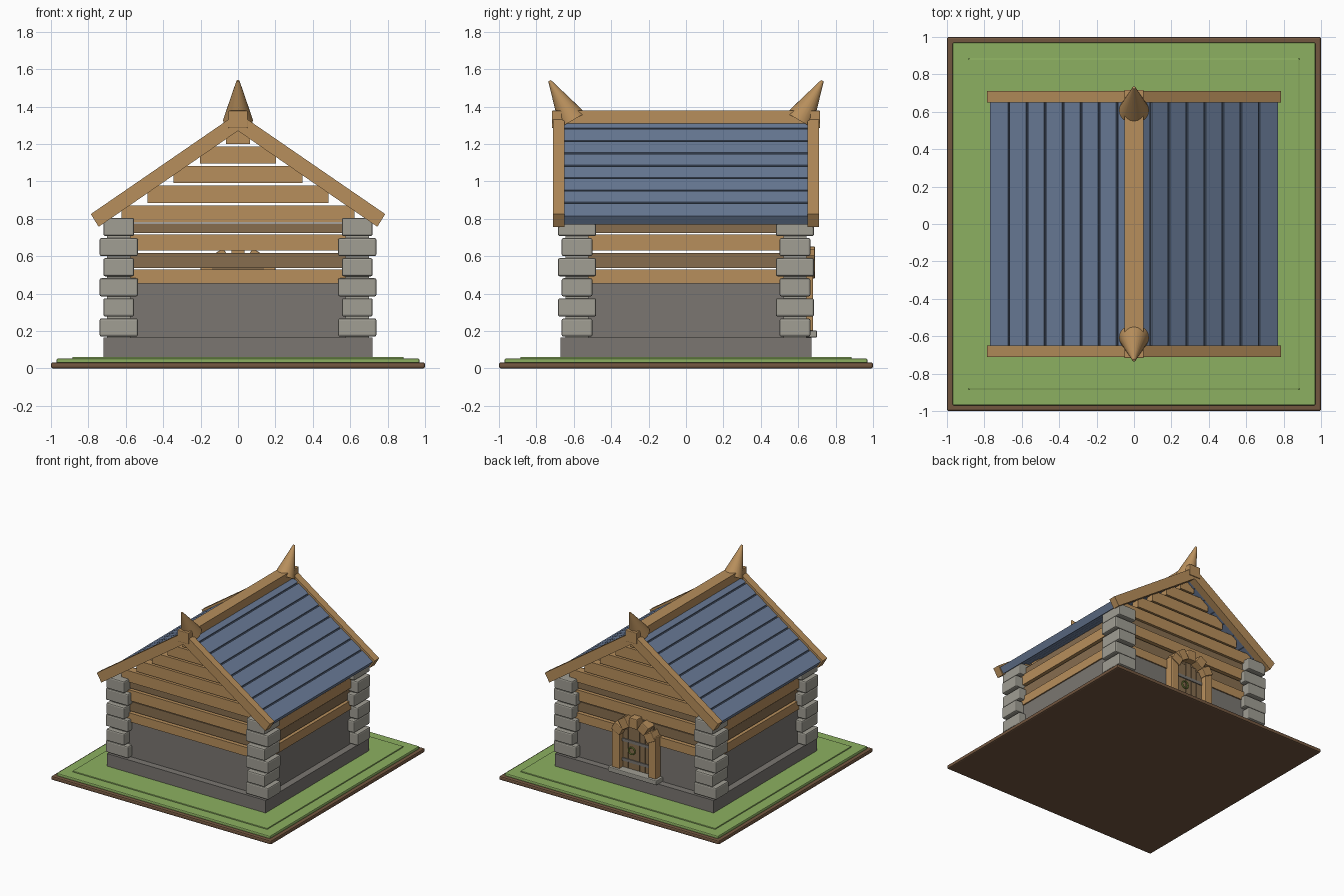
import bpy, bmesh, math
from mathutils import Vector, Matrix

if "Cube" in bpy.data.objects:
    bpy.data.objects.remove(bpy.data.objects["Cube"], do_unlink=True)


def material(name, rgb):
    m = bpy.data.materials.new(name)
    m.use_nodes = True
    col = [((c + 0.055) / 1.055) ** 2.4 for c in rgb] + [1]
    m.diffuse_color = col
    m.node_tree.nodes["Principled BSDF"].inputs["Base Color"].default_value = col
    return m


WOOD = material("light wood", (0.72, 0.56, 0.36))
DARK = material("dark wood", (0.53, 0.43, 0.31))
SOIL = material("soil brown", (0.45, 0.34, 0.25))
GRASS = material("grass green", (0.55, 0.69, 0.38))
SLATE = material("slate blue", (0.42, 0.49, 0.60))
SEAM = material("dark slate", (0.22, 0.26, 0.33))
STONE = material("pale stone", (0.63, 0.62, 0.58))
WALL = material("grey stone", (0.48, 0.465, 0.445))
RING = material("olive green", (0.50, 0.58, 0.25))


def finish(name, bm, mat, bevel=0):
    bmesh.ops.recalc_face_normals(bm, faces=bm.faces)
    me = bpy.data.meshes.new(name)
    bm.to_mesh(me)
    bm.free()
    me.materials.append(mat)
    ob = bpy.data.objects.new(name, me)
    bpy.context.collection.objects.link(ob)
    if bevel:
        mod = ob.modifiers.new("bevel", 'BEVEL')
        mod.width, mod.segments = bevel, 2
    return ob


def box(name, x, y, z, mat, bevel=0, turn=0):
    """Box from (low, high) ranges, optionally turned about the y axis."""
    bm = bmesh.new()
    size = [r[1] - r[0] for r in (x, y, z)]
    mid = Vector([(r[0] + r[1]) / 2 for r in (x, y, z)])
    mat4 = Matrix.Translation(mid) @ Matrix.Rotation(turn, 4, 'Y') @ Matrix.Diagonal((*size, 1))
    bmesh.ops.create_cube(bm, size=1, matrix=mat4)
    return finish(name, bm, mat, bevel)


def prism(name, profile, y, mat):
    """Extrude an xz profile along y."""
    bm = bmesh.new()
    face = bm.faces.new([bm.verts.new((px, y[0], pz)) for px, pz in profile])
    out = bmesh.ops.extrude_face_region(bm, geom=[face])
    verts = [v for v in out["geom"] if isinstance(v, bmesh.types.BMVert)]
    bmesh.ops.translate(bm, verts=verts, vec=(0, y[1] - y[0], 0))
    return finish(name, bm, mat)


def span(side, a, b):
    return (min(side * a, side * b), max(side * a, side * b))


def sym(a):
    return (-a, a)


# Ground slab
box("soil_slab", sym(1), sym(1), (0, 0.032), SOIL, 0.01)
box("grass_layer", sym(0.97), sym(0.97), (0.025, 0.053), GRASS, 0.008)
box("grass_mound", sym(0.885), sym(0.885), (0.045, 0.062), GRASS, 0.005)

# Plinth and stone lower walls
box("plinth", sym(0.72), sym(0.67), (0.05, 0.165), WALL)
for s in (-1, 1):
    box("lower_wall_end", sym(0.6), span(s, 0.55, 0.615), (0.165, 0.455), WALL)
    box("lower_wall_side", span(s, 0.6, 0.665), sym(0.58), (0.165, 0.455), WALL)

# Corner stones, alternating in direction
for sx in (-1, 1):
    for sy in (-1, 1):
        box("corner_core", span(sx, 0.575, 0.70), span(sy, 0.52, 0.645), (0.165, 0.79), STONE)
        for i in range(6):
            z = 0.17 + i * 0.1075
            xr, yr = ((0.535, 0.74), (0.50, 0.665)) if i % 2 == 0 else ((0.555, 0.72), (0.48, 0.685))
            box("corner_stone", span(sx, *xr), span(sy, *yr), (z, z + 0.097), STONE, 0.01)

# Wall boards between the corners
rows = [(0.455, 0.528, WOOD), (0.538, 0.617, DARK), (0.63, 0.717, WOOD), (0.725, 0.775, DARK)]
for s in (-1, 1):
    for lo, hi, mat in rows:
        out = 0.015 if mat is WOOD else 0
        box("end_board", sym(0.6), span(s, 0.56, 0.61 + out), (lo, hi), mat)
        box("side_board", span(s, 0.6, 0.66 + out), sym(0.57), (lo, hi), mat)
    # Stepped gable boards
    for i in range(5):
        z = 0.78 + i * 0.105
        box("gable_board", sym(0.623 - i * 0.1395), span(s, 0.56, 0.625), (z, z + 0.092), WOOD)

# Roof
ANGLE = math.radians(34.5)


def slope(side, along, up):
    return (side * (along * math.cos(ANGLE) + up * math.sin(ANGLE)),
            1.345 - along * math.sin(ANGLE) + up * math.cos(ANGLE))


def roof_strip(name, side, a, b, low, high, y, mat):
    prism(name, [slope(side, *p) for p in ((a, low), (b, low), (b, high), (a, high))], y, mat)


for s in (-1, 1):
    pitch = 0.935 / 8
    for i in range(8):
        a = i * pitch
        roof_strip("roof_plank", s, a, a + pitch - 0.012 * (i < 7), -0.055, 0, sym(0.65), SLATE)
        if i < 7:
            roof_strip("roof_seam", s, a + pitch - 0.012, a + pitch, -0.055, -0.012, sym(0.65), SEAM)

# Barge boards, ridge beam and horns
half = [(0.745, 0.757), (0.787, 0.825)]
for s in (-1, 1):
    prism("barge_board", [(0, 1.27)] + half + [(0, 1.366)] + [(-x, z) for x, z in reversed(half)],
          span(s, 0.65, 0.71), WOOD)
    box("ridge_cap", sym(0.052), span(s, 0.65, 0.717), (1.285, 1.378), WOOD, 0.005)
    bm = bmesh.new()
    bmesh.ops.create_cone(bm, cap_ends=True, segments=24, radius1=0.08, radius2=0.008, depth=0.245)
    tip = Matrix.Translation((0, s * 0.668, 1.432)) @ Matrix.Rotation(-s * math.radians(30), 4, 'X')
    bmesh.ops.transform(bm, matrix=tip, verts=bm.verts)
    horn = finish("ridge_horn", bm, WOOD)
    bpy.ops.object.select_all(action='DESELECT')
    horn.select_set(True)
    bpy.context.view_layer.objects.active = horn
    bpy.ops.object.shade_smooth_by_angle()
box("ridge_beam", sym(0.05), sym(0.66), (1.31, 1.378), WOOD)

# Doorway on the back wall
box("door_step", sym(0.22), (0.60, 0.70), (0.165, 0.203), STONE, 0.006)
box("door_backing", sym(0.14), (0.60, 0.629), (0.2, 0.59), DARK)
for i in range(5):
    x = (i - 2) * 0.052
    top = 0.565 - 0.022 * abs(i - 2)
    box("door_plank", (x - 0.024, x + 0.024), (0.62, 0.638), (0.205, top), DARK)
for z in (0.27, 0.43):
    box("door_strap", sym(0.128), (0.63, 0.645), (z - 0.012, z + 0.012), WALL)
for s in (-1, 1):
    box("door_post", span(s, 0.13, 0.2), (0.60, 0.68), (0.2, 0.54), WOOD, 0.006)

# Arch blocks
for deg in (28, 58, 90, 122, 152):
    a = math.radians(deg)
    x, z = 0.165 * math.cos(a), 0.46 + 0.15 * math.sin(a)
    box("arch_block", (x - 0.036, x + 0.036), (0.60, 0.69), (z - 0.042, z + 0.042), WOOD, 0.006,
        math.pi / 2 - a)

# Ring handle
bpy.ops.mesh.primitive_torus_add(major_segments=20, minor_segments=8, major_radius=0.028, minor_radius=0.006,
                                 location=(0.04, 0.648, 0.36), rotation=(math.pi / 2, 0, 0))
ring = bpy.context.object
ring.name = "door_ring"
ring.data.materials.append(RING)
bpy.ops.object.shade_smooth_by_angle()
